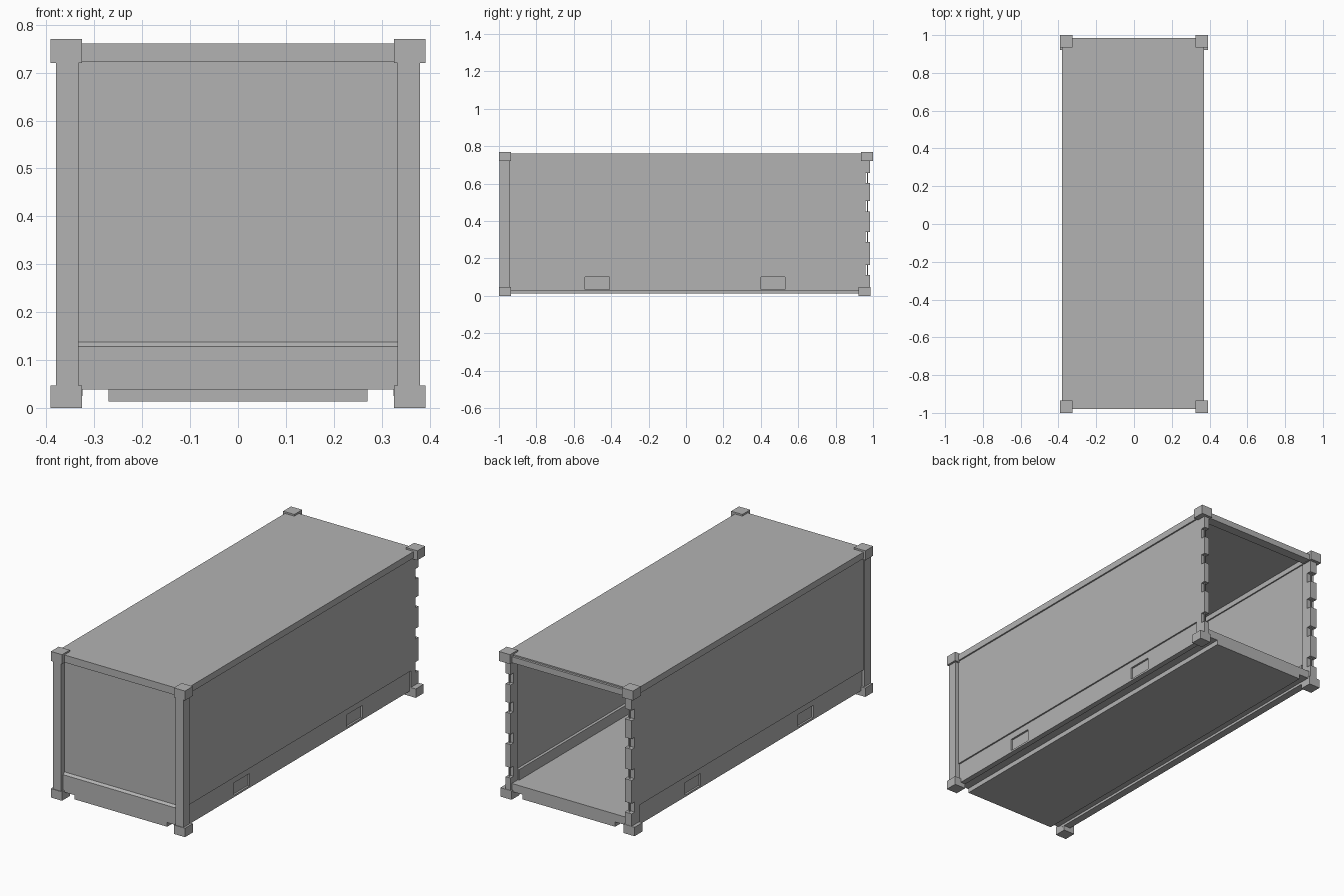
import bpy
import bmesh

if "Cube" in bpy.data.objects:
    bpy.data.objects.remove(bpy.data.objects["Cube"], do_unlink=True)

grey = bpy.data.materials.new("plain_grey")
grey.use_nodes = True
colour = (0.45, 0.45, 0.45, 1)
grey.diffuse_color = colour
grey.node_tree.nodes["Principled BSDF"].inputs["Base Color"].default_value = colour


def finish(name, bm):
    bmesh.ops.recalc_face_normals(bm, faces=bm.faces)
    mesh = bpy.data.meshes.new(name)
    bm.to_mesh(mesh)
    bm.free()
    mesh.materials.append(grey)
    obj = bpy.data.objects.new(name, mesh)
    bpy.context.collection.objects.link(obj)
    return obj


def box(name, x, y, z):
    """Box from (low, high) ranges on each axis."""
    bm = bmesh.new()
    bmesh.ops.create_cube(bm, size=1)
    for v in bm.verts:
        for i, (lo, hi) in enumerate((x, y, z)):
            v.co[i] = lo if v.co[i] < 0 else hi
    return finish(name, bm)


def extrude_x(name, profile, half):
    """Closed (y, z) profile swept across the width."""
    bm = bmesh.new()
    face = bm.faces.new([bm.verts.new((-half, y, z)) for y, z in profile])
    out = bmesh.ops.extrude_face_region(bm, geom=[face])
    moved = [g for g in out["geom"] if isinstance(g, bmesh.types.BMVert)]
    bmesh.ops.translate(bm, vec=(2 * half, 0, 0), verts=moved)
    return finish(name, bm)


def cut(obj, cutter):
    cutter.hide_render = True
    cutter.hide_set(True)
    mod = obj.modifiers.new("cut", "BOOLEAN")
    mod.operation = "DIFFERENCE"
    mod.solver = "EXACT"
    mod.object = cutter
    bpy.context.view_layer.objects.active = obj
    bpy.ops.object.modifier_apply(modifier=mod.name)
    bpy.data.objects.remove(cutter, do_unlink=True)


def span(side, a, b):
    return tuple(sorted((side * a, side * b)))


FRONT, BACK = -0.98, 0.985
slots = [0.139, 0.315, 0.479, 0.63]   # hinge slot centres
SLOT = 0.027                          # half height of a slot

for side, label in ((1, "left"), (-1, "right")):
    outer = 0.37 if side > 0 else 0.381

    # Corner castings
    block = span(side, 0.326, 0.391)
    box(f"front_bottom_corner_{label}", block, (-1, -0.935), (0, 0.047))
    box(f"front_top_corner_{label}", block, (-1, -0.935), (0.72, 0.77))
    box(f"back_bottom_corner_{label}", block, (0.922, 0.987), (0, 0.047))
    box(f"back_top_corner_{label}", block, (0.935, 1), (0.72, 0.77))

    # Posts, with hinge lugs along the door edge
    box(f"front_post_{label}", span(side, 0.333, 0.38), (-0.997, -0.945), (0.04, 0.73))
    box(f"back_post_{label}", span(side, 0.333, outer - 0.008), (0.922, 0.96), (0.04, 0.73))
    edges = [0.045] + [e for s in slots for e in (s - SLOT, s + SLOT)] + [0.725]
    for i in range(0, len(edges), 2):
        box(f"hinge_lug_{label}_{i // 2 + 1}", span(side, 0.333, outer - 0.008),
            (0.959, BACK), (edges[i], edges[i + 1]))
    box(f"hinge_pin_{label}", span(side, 0.347, 0.353), (0.968, 0.972), (0.05, 0.72))

    # Side wall between the rails
    box(f"side_wall_{label}", span(side, 0.34, outer - 0.008), (-0.95, 0.925), (0.134, 0.735))
    box(f"top_side_rail_{label}", span(side, 0.333, outer), (-0.96, 0.96), (0.727, 0.757))

    # Lower rail with recessed fork pockets
    rail = box(f"bottom_side_rail_{label}", span(side, 0.325, outer - 0.016),
               (-0.95, 0.925), (0.025, 0.136))
    for y in (-0.475, 0.465):
        cut(rail, box("pocket_cutter", span(side, outer - 0.026, 0.4),
                      (y - 0.065, y + 0.065), (0.035, 0.1)))

# Roof and its end rails
box("roof", (-0.381, 0.37), (FRONT, BACK - 0.012), (0.754, 0.761))
box("front_top_rail", (-0.335, 0.335), (FRONT, -0.94), (0.722, 0.755))
box("back_header", (-0.335, 0.335), (0.935, BACK), (0.722, 0.754))

# Front wall with a sloped sill
box("front_wall", (-0.335, 0.335), (-0.968, -0.95), (0.12, 0.73))
extrude_x("front_sill", [(FRONT, 0.038), (FRONT, 0.128), (-0.968, 0.138),
                         (-0.94, 0.138), (-0.94, 0.038)], 0.335)

# Floor and underbody
box("floor", (-0.335, 0.335), (-0.95, 0.975), (0.038, 0.08))
box("underbody_plate", (-0.27, 0.27), (-0.975, 0.975), (0.013, 0.039))
